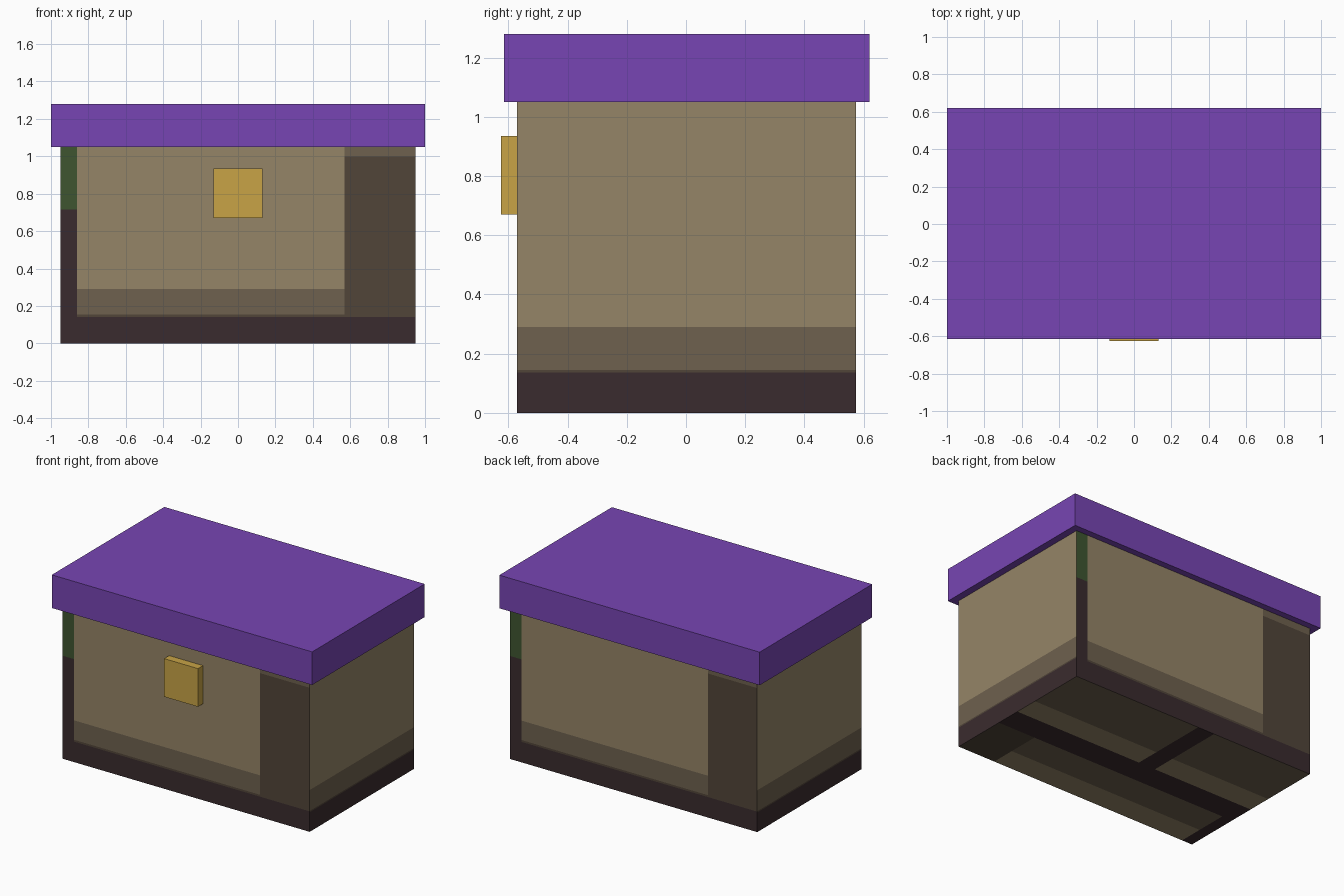
import bpy, bmesh
from mathutils import Vector

if "Cube" in bpy.data.objects:
    bpy.data.objects.remove(bpy.data.objects["Cube"], do_unlink=True)


def material(name, rgb):
    """Flat material from 0-255 display values, stored as linear."""
    lin = [((c / 255 + 0.055) / 1.055) ** 2.4 for c in rgb] + [1.0]
    m = bpy.data.materials.new(name)
    m.use_nodes = True
    m.diffuse_color = lin
    bsdf = next(n for n in m.node_tree.nodes if n.type == 'BSDF_PRINCIPLED')
    bsdf.inputs["Base Color"].default_value = lin
    return m


TAN, MID, PANEL, DARK, GREEN = range(5)
body_mats = [material("tan", (149, 133, 103)), material("mid brown", (110, 97, 78)),
             material("panel brown", (81, 69, 57)), material("dark brown", (58, 43, 46)),
             material("dark green", (62, 85, 48))]
purple = material("purple", (119, 69, 179))
gold = material("gold", (200, 164, 70))


def box_bmesh(lo, hi):
    bm = bmesh.new()
    bmesh.ops.create_cube(bm, size=1)
    lo, hi = Vector(lo), Vector(hi)
    for v in bm.verts:
        v.co = (lo + hi) / 2 + v.co * (hi - lo)
    return bm


def finish(name, bm, mats):
    mesh = bpy.data.meshes.new(name)
    bm.to_mesh(mesh)
    bm.free()
    for m in mats:
        mesh.materials.append(m)
    ob = bpy.data.objects.new(name, mesh)
    bpy.context.collection.objects.link(ob)


def cut(bm, normal, axis, places):
    """Split every face pointing along normal at the places on one axis."""
    direction = Vector([i == axis for i in range(3)])
    for p in places:
        faces = [f for f in bm.faces if f.normal.dot(normal) > 0.9]
        geom = set(faces)
        for f in faces:
            geom.update(f.edges, f.verts)
        bmesh.ops.bisect_plane(bm, geom=list(geom), dist=1e-5,
                               plane_co=direction * p, plane_no=direction)
        bm.normal_update()


# Colour rules for the painted body
def long_side(x, z):
    if x < -0.86:
        return GREEN if z > 0.715 else DARK
    if z < 0.142:
        return DARK
    if x > 0.57:
        return MID if z > 1.0 else PANEL
    return PANEL if z < 0.155 else MID if z < 0.29 else TAN


def short_side(z):
    return DARK if z < 0.136 else PANEL if z < 0.145 else MID if z < 0.29 else TAN


def underside(x, y):
    if y > 0:
        return DARK if -0.17 < x < -0.04 else TAN if y < 0.17 else MID
    if y > -0.18 or x < -0.87:
        return DARK
    return PANEL if x > 0.66 else MID if y > -0.4 else TAN


# Body: box with cut colour areas, open under the lid
body = box_bmesh((-0.95, -0.57, 0), (0.95, 0.575, 1.05))
body.normal_update()
bmesh.ops.delete(body, geom=[f for f in body.faces if f.normal.z > 0.9], context='FACES_ONLY')
for s in (1, -1):
    front = Vector((0, -s, 0))
    cut(body, front, 0, (-0.86 * s, 0.57 * s))
    cut(body, front, 2, (0.142, 0.155, 0.29, 0.715, 1.0))
    cut(body, Vector((s, 0, 0)), 2, (0.136, 0.145, 0.29))
down = Vector((0, 0, -1))
cut(body, down, 0, (0.66, -0.04, -0.17, -0.87))
cut(body, down, 1, (0.17, 0, -0.18, -0.4))
for f in body.faces:
    c, n = f.calc_center_median(), f.normal
    if abs(n.y) > 0.9:
        f.material_index = long_side(-c.x * n.y, c.z)
    elif abs(n.x) > 0.9:
        f.material_index = short_side(c.z)
    else:
        f.material_index = underside(c.x, c.y)
finish("chest_body", body, body_mats)

# Lid and front clasp
finish("lid", box_bmesh((-1, -0.615, 1.05), (1, 0.62, 1.28)), [purple])
finish("clasp", box_bmesh((-0.13, -0.625, 0.67), (0.13, -0.565, 0.935)), [gold])
